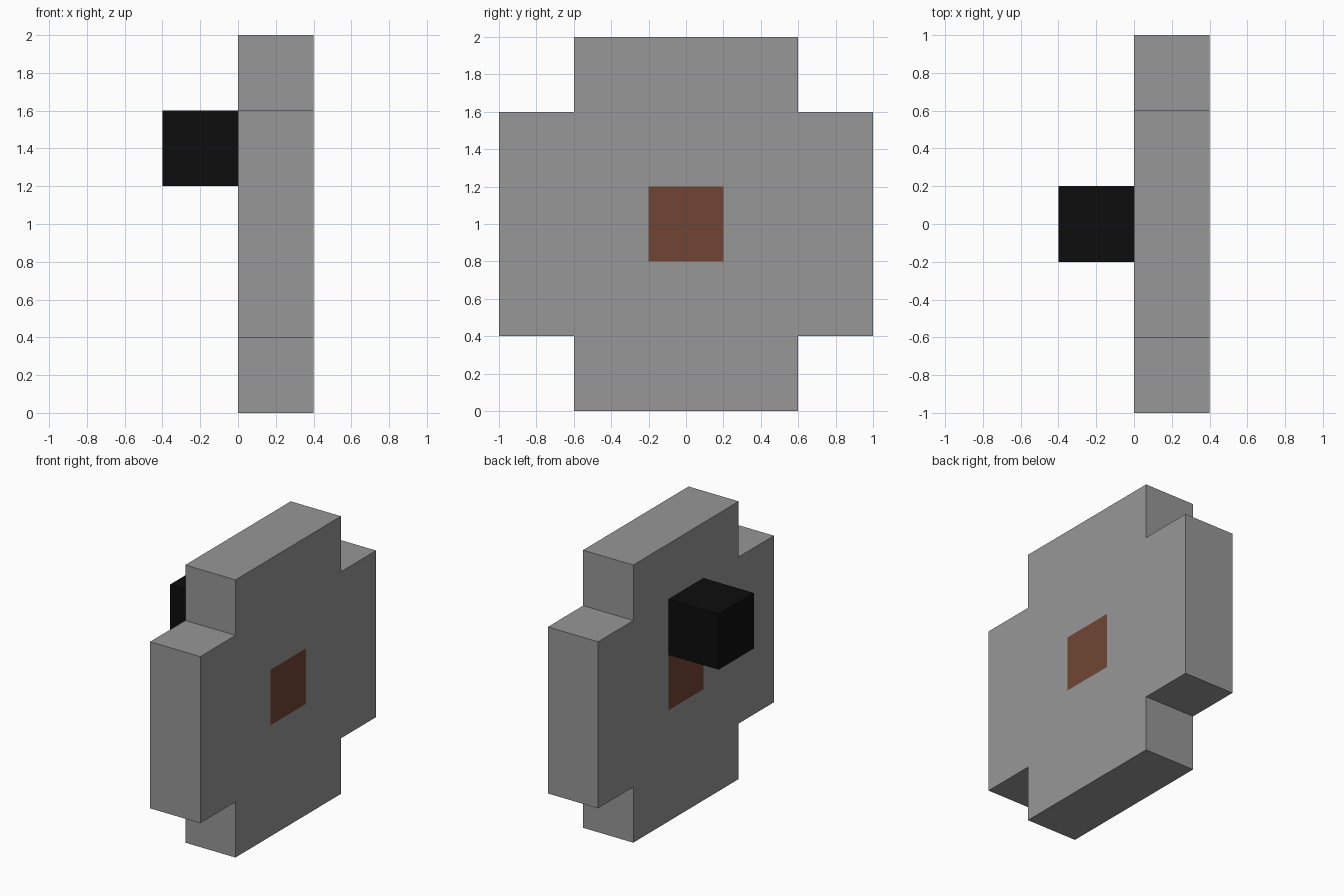
import bpy, bmesh
from mathutils import Matrix, Vector

cube = bpy.data.objects.get("Cube")
if cube:
    bpy.data.objects.remove(cube, do_unlink=True)


def material(name, rgb):
    m = bpy.data.materials.new(name)
    m.use_nodes = True
    m.diffuse_color = (*rgb, 1)
    m.node_tree.nodes["Principled BSDF"].inputs["Base Color"].default_value = (*rgb, 1)
    return m


def add_object(name, bm, *mats):
    bmesh.ops.recalc_face_normals(bm, faces=bm.faces)
    me = bpy.data.meshes.new(name)
    bm.to_mesh(me)
    bm.free()
    for m in mats:
        me.materials.append(m)
    ob = bpy.data.objects.new(name, me)
    bpy.context.collection.objects.link(ob)
    return ob


stone = material("stone grey", (0.31, 0.31, 0.31))
brown = material("hub brown", (0.162, 0.060, 0.035))
black = material("handle black", (0.004, 0.004, 0.004))

CELL = 0.4  # every part sits on this block size

# Wheel: a 5 x 5 grid standing in the YZ plane, corners removed, extruded one cell
bm = bmesh.new()
bmesh.ops.create_grid(bm, x_segments=5, y_segments=5, size=1.0,
                      matrix=Matrix.Translation((0, 0, 1)) @ Matrix.Rotation(1.5707963268, 4, 'Y'))
corners = [v for v in bm.verts if abs(v.co.y) > 0.9 and abs(v.co.z - 1) > 0.9]
bmesh.ops.delete(bm, geom=corners, context='VERTS')
ext = bmesh.ops.extrude_face_region(bm, geom=bm.faces[:], use_keep_orig=True)
bmesh.ops.translate(bm, vec=(CELL, 0, 0),
                    verts=[g for g in ext["geom"] if isinstance(g, bmesh.types.BMVert)])

# Hub: the centre cell on both sides
for f in bm.faces:
    c = f.calc_center_median()
    f.material_index = int(abs(c.y) < 0.1 and abs(c.z - 1) < 0.1)
add_object("wheel", bm, stone, brown)

# Handle: one block on the -x side, above the hub
bm = bmesh.new()
bmesh.ops.create_cube(bm, size=CELL, matrix=Matrix.Translation(Vector((-CELL / 2, 0, 1.4))))
add_object("handle", bm, black)
